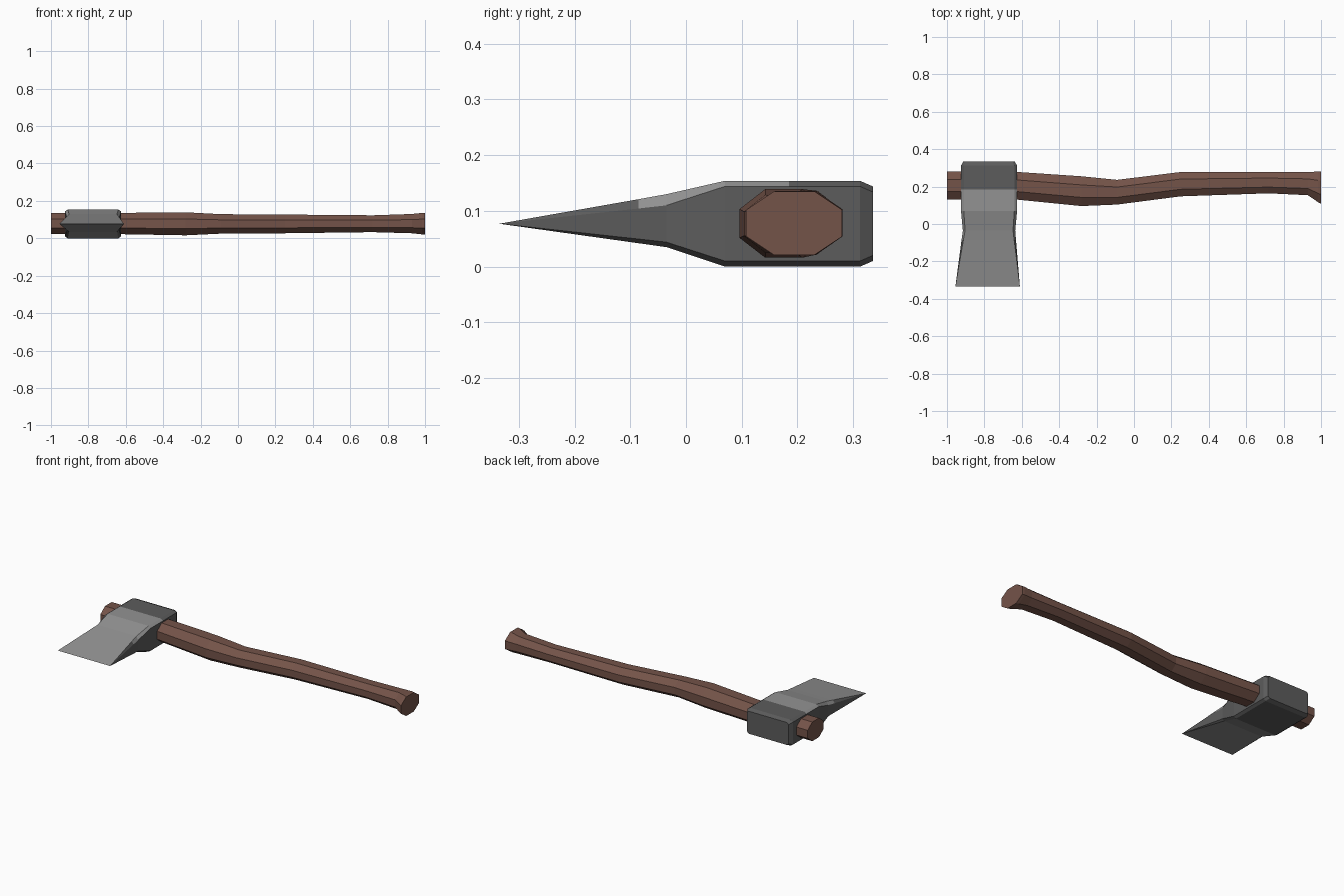
import bpy, bmesh

if "Cube" in bpy.data.objects:
    bpy.data.objects.remove(bpy.data.objects["Cube"])


def material(name, rgb):
    m = bpy.data.materials.new(name)
    m.diffuse_color = (*rgb, 1)
    m.use_nodes = True
    m.node_tree.nodes["Principled BSDF"].inputs["Base Color"].default_value = m.diffuse_color
    return m


wood = material("brown wood", (0.175, 0.087, 0.066))
dark_steel = material("dark steel", (0.107, 0.107, 0.107))
light_steel = material("light steel", (0.29, 0.29, 0.29))


def octagon(u0, u1, v0, v1, cu, cv_low, cv_top):
    """Rectangle u0..u1 by v0..v1 with its four corners cut."""
    return [(u0 + cu, v0), (u1 - cu, v0), (u1, v0 + cv_low), (u1, v1 - cv_top),
            (u1 - cu, v1), (u0 + cu, v1), (u0, v1 - cv_top), (u0, v0 + cv_low)]


def loft(name, rings, mats):
    """Skin a list of eight-point rings and cap both ends."""
    bm = bmesh.new()
    loops = [[bm.verts.new(p) for p in ring] for ring in rings]
    for a, b in zip(loops, loops[1:]):
        for i in range(8):
            j = (i + 1) % 8
            bm.faces.new((a[i], a[j], b[j], b[i]))
    bm.faces.new(loops[0])
    bm.faces.new(loops[-1])
    bmesh.ops.remove_doubles(bm, verts=bm.verts, dist=0.0005)
    bmesh.ops.recalc_face_normals(bm, faces=bm.faces)
    me = bpy.data.meshes.new(name)
    bm.to_mesh(me)
    bm.free()
    for m in mats:
        me.materials.append(m)
    ob = bpy.data.objects.new(name, me)
    bpy.context.collection.objects.link(ob)
    return ob


# Curved wooden handle: x, y range, z range
handle_stations = [
    (-1.00, 0.130, 0.281, 0.022, 0.136),
    (-0.62, 0.130, 0.278, 0.022, 0.136),
    (-0.28, 0.096, 0.255, 0.016, 0.139),
    (-0.09, 0.104, 0.236, 0.025, 0.129),
    (0.25, 0.148, 0.278, 0.027, 0.127),
    (0.72, 0.164, 0.279, 0.033, 0.123),
    (0.93, 0.154, 0.277, 0.027, 0.130),
    (0.985, 0.116, 0.281, 0.021, 0.136),
    (1.00, 0.108, 0.280, 0.021, 0.135),
]
rings = []
for x, y0, y1, z0, z1 in handle_stations:
    c = 0.29
    pts = octagon(y0, y1, z0, z1, (y1 - y0) * c, (z1 - z0) * c, (z1 - z0) * c)
    rings.append([(x, y, z) for y, z in pts])
loft("handle", rings, [wood])

# Axe head: y, x range, z range, corner cut in x, lower and upper cut in z
head_stations = [
    (0.335, -0.912, -0.638, 0.010, 0.144, 0.012, 0.010, 0.010),
    (0.312, -0.925, -0.625, 0.000, 0.154, 0.015, 0.010, 0.010),
    (0.185, -0.925, -0.625, 0.000, 0.154, 0.015, 0.010, 0.010),
    (0.070, -0.925, -0.625, 0.000, 0.154, 0.015, 0.010, 0.010),
    (-0.035, -0.915, -0.635, 0.035, 0.130, 0.012, 0.009, 0.020),
    (-0.085, -0.922, -0.631, 0.042, 0.121, 0.010, 0.0075, 0.0167),
    (-0.335, -0.955, -0.610, 0.077, 0.077, 0.000, 0.000, 0.000),
]
rings = []
for y, x0, x1, z0, z1, cx, cl, ct in head_stations:
    rings.append([(x, y, z) for x, z in octagon(x0, x1, z0, z1, cx, cl, ct)])
head = loft("axe_head", rings, [dark_steel, light_steel])

# Polished blade: upper side reaches further back, cut corners stay mostly dark
for f in head.data.polygons:
    n, y = f.normal, f.center.y
    corner = abs(n.x) > 0.2
    upper = n.z > 0.3 and y < 0.18 and not (corner and y < -0.085)
    lower = n.z < -0.3 and y < 0.04 and not corner
    if upper or lower:
        f.material_index = 1
